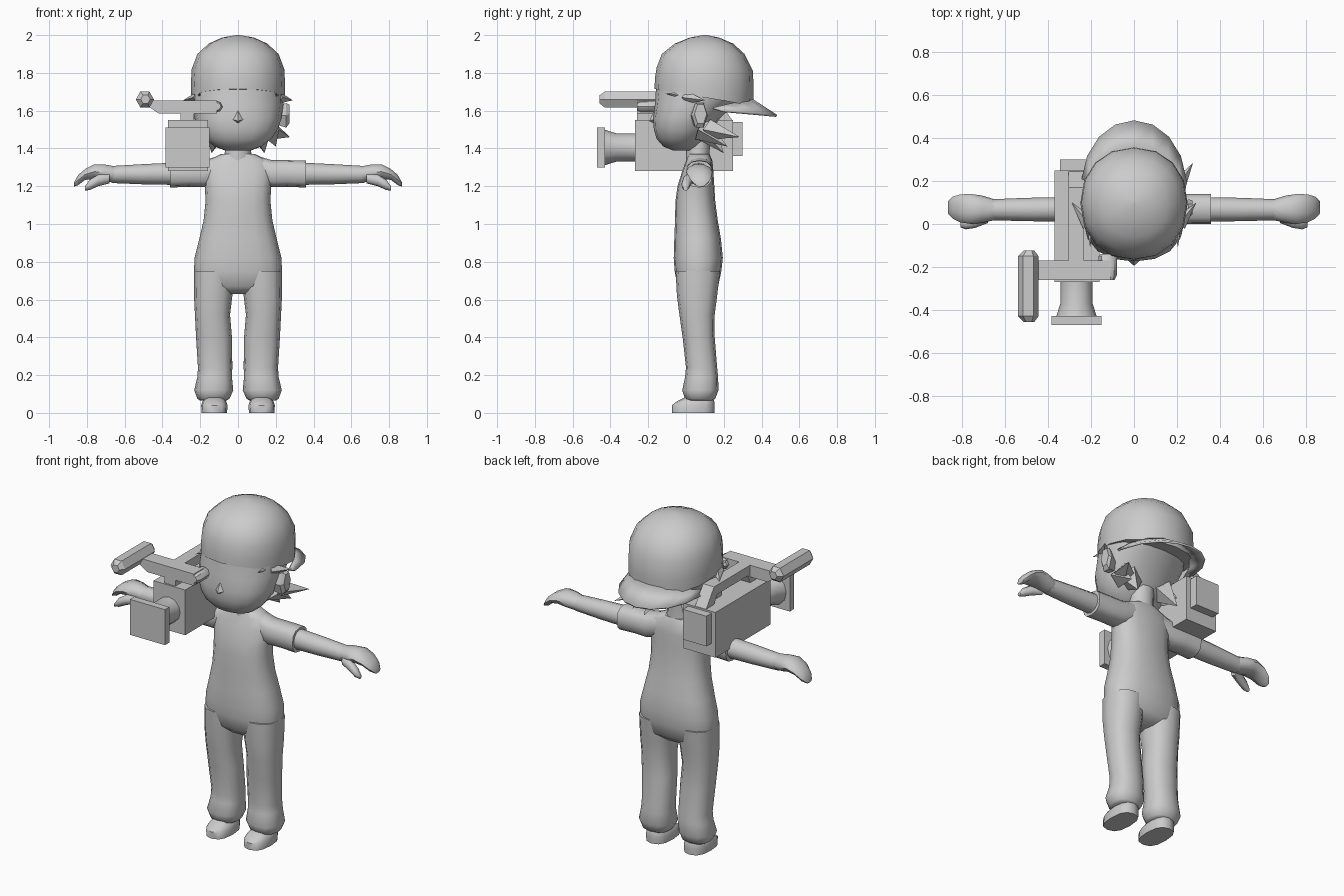
import bpy, bmesh, math
from mathutils import Vector

grey = bpy.data.materials.new("plain_grey")
grey.diffuse_color = (0.6, 0.6, 0.6, 1)


def finish(name, bm, smooth=0, mirror=False):
    bmesh.ops.recalc_face_normals(bm, faces=bm.faces)
    me = bpy.data.meshes.new(name)
    bm.to_mesh(me)
    bm.free()
    me.materials.append(grey)
    ob = bpy.data.objects.new(name, me)
    bpy.context.collection.objects.link(ob)
    if mirror:
        ob.modifiers.new("mirror", 'MIRROR').use_clip = False
    if smooth:
        bpy.ops.object.select_all(action='DESELECT')
        ob.select_set(True)
        bpy.context.view_layer.objects.active = ob
        bpy.ops.object.shade_smooth_by_angle(angle=math.radians(smooth))
    return ob


def loft(name, axis, rings, n=12, power=2.0, smooth=50, mirror=False, tilt=None):
    """Skin rounded rings given as (position, u0, u1, v0, v1) along an axis."""
    bm = bmesh.new()
    rows = []
    for i, (p, u0, u1, v0, v1) in enumerate(rings):
        row = []
        for k in range(n):
            a = 2 * math.pi * (k + 0.5 * (n == 4)) / n
            c, s = math.cos(a), math.sin(a)
            u = (u0 + u1) / 2 + (u1 - u0) / 2 * math.copysign(abs(c) ** (2 / power), c)
            v = (v0 + v1) / 2 + (v1 - v0) / 2 * math.copysign(abs(s) ** (2 / power), s)
            q = p - s * tilt[i] if tilt else p
            row.append(bm.verts.new({'x': (q, u, v), 'y': (u, q, v), 'z': (u, v, q)}[axis]))
        rows.append(row)
    for a, b in zip(rows, rows[1:]):
        for k in range(n):
            bm.faces.new((a[k], a[(k + 1) % n], b[(k + 1) % n], b[k]))
    bm.faces.new(rows[0])
    bm.faces.new(rows[-1])
    return finish(name, bm, smooth, mirror)


def prism(name, axis, pts, d0, d1):
    """Extrude a flat outline along an axis."""
    bm = bmesh.new()
    place = {'x': lambda p, d: (d, p[0], p[1]), 'y': lambda p, d: (p[0], d, p[1])}[axis]
    a, b = ([bm.verts.new(place(p, d)) for p in pts] for d in (d0, d1))
    bm.faces.new(a)
    bm.faces.new(b)
    for k in range(len(pts)):
        j = (k + 1) % len(pts)
        bm.faces.new((a[k], a[j], b[j], b[k]))
    return finish(name, bm)


def box(name, x0, x1, y0, y1, z0, z1):
    return prism(name, 'y', [(x0, z0), (x1, z0), (x1, z1), (x0, z1)], y0, y1)


def spike(name, base, tip, r, mirror=False):
    """Pointed lock of hair."""
    bm = bmesh.new()
    base, tip = Vector(base), Vector(tip)
    d = (tip - base).normalized()
    u = d.cross(Vector((0, 0, 1))).normalized()
    w = d.cross(u)
    ring = [bm.verts.new(base + r * (math.cos(a) * u + math.sin(a) * w))
            for a in (k * math.pi / 2 for k in range(4))]
    top = bm.verts.new(tip)
    bm.faces.new(ring)
    for k in range(4):
        bm.faces.new((ring[k], ring[(k + 1) % 4], top))
    return finish(name, bm, 0, mirror)


# Torso, neck and limbs
loft("torso", 'z', [
    (0.63, -.15, .15, 0.0, .12), (0.67, -.225, .225, -.045, .17), (0.75, -.233, .233, -.06, .187),
    (0.82, -.23, .23, -.065, .195), (0.92, -.205, .205, -.062, .185), (1.02, -.182, .182, -.058, .168),
    (1.12, -.172, .172, -.056, .155), (1.20, -.175, .175, -.045, .15), (1.28, -.185, .185, -.02, .145),
    (1.335, -.165, .165, .0, .14), (1.37, -.09, .09, .01, .125)], n=16, power=2.5)
loft("neck", 'z', [(1.32, -.085, .085, .0, .13), (1.38, -.07, .07, .0, .125),
                   (1.48, -.07, .07, .0, .13)])
loft("legs", 'z', [
    (0.065, .06, .20, .01, .14), (0.075, .045, .215, -.005, .155), (0.12, .025, .232, -.02, .172),
    (0.19, .032, .215, -.005, .17), (0.24, .03, .212, 0, .165), (0.40, .032, .222, -.018, .152),
    (0.52, .042, .228, -.035, .152), (0.62, .03, .233, -.048, .165), (0.75, .02, .232, -.055, .18)],
    power=2.4, mirror=True)
loft("shoes", 'z', [(0, .058, .193, -.075, .15), (0.04, .055, .195, -.075, .152),
                    (0.06, .062, .188, -.05, .15), (0.085, .075, .175, -.0, .14)],
     power=2.6, mirror=True)
loft("sleeves", 'x', [(.10, .01, .135, 1.22, 1.36), (.18, .0, .14, 1.195, 1.338),
                      (.26, .0, .14, 1.197, 1.338), (.36, .0, .14, 1.193, 1.335)],
     power=2.6, smooth=40, mirror=True)
loft("forearms", 'x', [(.33, .012, .125, 1.207, 1.325), (.50, .013, .122, 1.21, 1.317),
                       (.67, .018, .115, 1.217, 1.307)], mirror=True)
loft("hands", 'x', [(.65, .018, .115, 1.217, 1.307), (.71, .005, .133, 1.225, 1.318),
                    (.76, .0, .14, 1.237, 1.318), (.81, .008, .138, 1.232, 1.292),
                    (.845, .025, .128, 1.205, 1.262), (.868, .05, .105, 1.197, 1.222)],
     n=10, mirror=True)
loft("thumbs", 'x', [(.68, .005, .06, 1.215, 1.27), (.74, -.018, .035, 1.2, 1.262),
                     (.785, -.025, .022, 1.18, 1.235), (.81, -.015, .01, 1.176, 1.2)],
     n=8, mirror=True)

# Head with a small pointed nose
loft("head", 'z', [
    (1.39, -.07, .07, -.07, .03), (1.41, -.125, .125, -.12, .06), (1.45, -.175, .175, -.155, .10),
    (1.50, -.21, .21, -.17, .14), (1.56, -.23, .23, -.175, .18), (1.63, -.24, .24, -.165, .25),
    (1.70, -.243, .243, -.16, .32), (1.82, -.235, .235, -.145, .34)], n=16, power=2.2)
spike("nose", (0, -.15, 1.56), (0, -.195, 1.545), .05)

# Backwards cap: crown, then curved brim hanging over the nape
loft("cap_crown", 'z', [
    (1.67, -.248, .248, -.166, .355), (1.73, -.25, .25, -.165, .358), (1.82, -.245, .245, -.155, .355),
    (1.90, -.215, .215, -.128, .31), (1.955, -.155, .155, -.06, .25), (1.987, -.085, .085, .02, .175),
    (2.0, -.01, .01, .09, .11)], n=16, power=2.15, tilt=[.045, .04, .01, 0, 0, 0, 0])
bm = bmesh.new()
inner, outer = [], []
for k in range(9):
    a = math.radians(-82 + 20.5 * k)
    s, c = math.sin(a), math.cos(a)
    inner.append(bm.verts.new((.235 * s, .11 + .235 * c, 1.605 + .055 * c)))
    outer.append(bm.verts.new((.245 * s, .14 + .34 * c ** 0.9, 1.60 - .028 * c)))
for k in range(8):
    bm.faces.new((inner[k], inner[k + 1], outer[k + 1], outer[k]))
brim = finish("cap_brim", bm, 50)
sol = brim.modifiers.new("thickness", 'SOLIDIFY')
sol.thickness = .012
sol.offset = 0

# Ears and locks of hair
loft("ears", 'x', [(.20, .02, .09, 1.52, 1.63), (.255, .03, .115, 1.50, 1.65),
                   (.272, .045, .11, 1.525, 1.64)], n=6, smooth=0, mirror=True)
spike("temple_hair", (.21, .0, 1.67), (.29, .10, 1.655), .035, True)
spike("brow_hair", (.20, .03, 1.675), (.205, -.11, 1.69), .025, True)
spike("nape_hair", (.11, .10, 1.50), (.14, .20, 1.375), .07, True)
spike("side_hair", (.16, .08, 1.50), (.20, .22, 1.41), .06, True)
spike("flick_hair", (.17, .12, 1.50), (.275, .285, 1.46), .055)

# Shoulder-carried video recorder
box("recorder_body", -.37, -.16, -.27, .25, 1.28, 1.55)
box("recorder_battery", -.345, -.19, .25, .30, 1.36, 1.54)
loft("lens_barrel", 'y', [(-.26, -.343, -.193, 1.33, 1.48), (-.37, -.343, -.193, 1.33, 1.48),
                          (-.44, -.365, -.171, 1.308, 1.502)], n=12, smooth=40)
box("lens_hood", -.385, -.152, -.472, -.43, 1.30, 1.512)
prism("carry_handle", 'x', [(.245, 1.55), (.17, 1.655), (-.18, 1.655), (-.26, 1.62), (-.26, 1.55),
                            (-.17, 1.55), (-.15, 1.60), (.14, 1.60), (.17, 1.55)], -.305, -.232)
prism("viewfinder_arm", 'y', [(-.47, 1.62), (-.42, 1.585), (-.11, 1.585), (-.11, 1.655),
                              (-.46, 1.655)], -.26, -.17)
loft("eyepiece", 'y', [(-.26, -.15, -.09, 1.60, 1.645), (-.24, -.165, -.08, 1.588, 1.655),
                       (-.15, -.165, -.08, 1.588, 1.655), (-.14, -.155, -.085, 1.595, 1.648)],
     n=8, smooth=40)
loft("microphone", 'y', [(-.457, -.515, -.465, 1.635, 1.685), (-.43, -.541, -.445, 1.61, 1.708),
                         (-.15, -.541, -.445, 1.61, 1.708), (-.124, -.515, -.465, 1.635, 1.685)],
     n=6, smooth=30)
